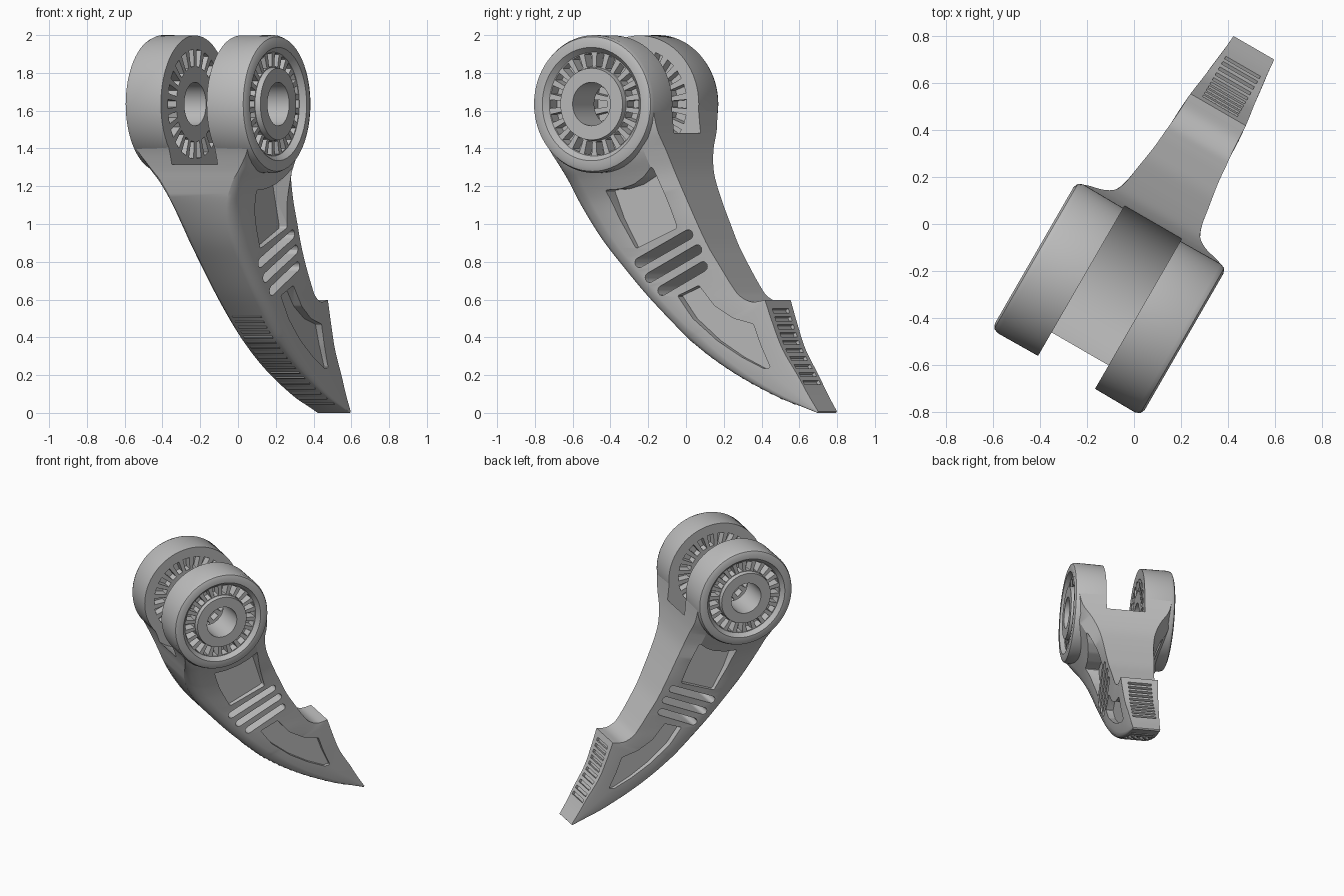
import bpy, bmesh, math
from mathutils import Vector, Matrix

cube = bpy.data.objects.get("Cube")
if cube:
    bpy.data.objects.remove(cube)

# One plain grey for the whole part
GREY = (0.5, 0.5, 0.5, 1)
grey = bpy.data.materials.new("plain grey")
grey.use_nodes = True
grey.diffuse_color = GREY
grey.node_tree.nodes["Principled BSDF"].inputs["Base Color"].default_value = GREY

# Local frame: x across the fork, y along the claw, then turned about z
PLACE = Matrix.Rotation(math.radians(-30), 4, "Z") @ Matrix.Translation((0.067, 0, 0))
PIN_Y, PIN_Z = -0.327, 1.635
GAP, OUTER = 0.14, 0.368


def finish(bm, name):
    bmesh.ops.recalc_face_normals(bm, faces=bm.faces)
    mesh = bpy.data.meshes.new(name)
    bm.to_mesh(mesh)
    bm.free()
    mesh.materials.append(grey)
    obj = bpy.data.objects.new(name, mesh)
    bpy.context.collection.objects.link(obj)
    return obj


def activate(obj):
    bpy.ops.object.select_all(action="DESELECT")
    obj.select_set(True)
    bpy.context.view_layer.objects.active = obj


def carve(obj, cutter):
    activate(obj)
    mod = obj.modifiers.new("cut", "BOOLEAN")
    mod.operation = "DIFFERENCE"
    mod.solver = "EXACT"
    mod.object = cutter
    bpy.ops.object.modifier_apply(modifier=mod.name)
    bpy.data.objects.remove(cutter)


def smooth(obj, angle=30):
    activate(obj)
    bpy.ops.object.shade_smooth_by_angle(angle=math.radians(angle))


def prism(bm, outline, x0, x1, rounding=0):
    """Extrude a (y, z) outline across x."""
    a = [bm.verts.new((x0, y, z)) for y, z in outline]
    b = [bm.verts.new((x1, y, z)) for y, z in outline]
    bm.faces.new(a)
    bm.faces.new(b)
    n = len(a)
    for i in range(n):
        bm.faces.new((a[i], a[(i + 1) % n], b[(i + 1) % n], b[i]))
    if rounding:
        edges = [bm.edges.get((p, q)) for p, q in zip(a, b)]
        bmesh.ops.bevel(bm, geom=edges, offset=rounding, segments=3, affect="EDGES", profile=0.5)


def lathe(bm, profile, closed, steps=72):
    """Turn (radius, x) points about the pin axis."""
    rings = []
    for r, x in profile:
        angles = [math.tau * k / steps for k in range(steps)]
        rings.append([bm.verts.new((x, PIN_Y + r * math.cos(t), PIN_Z + r * math.sin(t))) for t in angles])
    pairs = list(zip(rings, rings[1:]))
    if closed:
        pairs.append((rings[-1], rings[0]))
    else:
        bm.faces.new(rings[0])
        bm.faces.new(rings[-1])
    for p, q in pairs:
        for k in range(steps):
            j = (k + 1) % steps
            bm.faces.new((p[k], p[j], q[j], q[k]))


def spline(rows, steps=5):
    """Smooth curve through rows of numbers."""
    rows = [Vector(r) for r in rows]
    pts = [rows[0] * 2 - rows[1]] + rows + [rows[-1] * 2 - rows[-2]]
    out = []
    for a, b, c, d in zip(pts, pts[1:], pts[2:], pts[3:]):
        for k in range(steps):
            t = k / steps
            out.append((b * 2 + (c - a) * t + (a * 2 - b * 5 + c * 4 - d) * t * t
                        + (b * 3 - a - c * 3 + d) * t * t * t) * 0.5)
    return out + [rows[-1]]


def capsule(a, b, r):
    a, b = Vector(a), Vector(b)
    base = math.atan2(b.y - a.y, b.x - a.x)
    pts = []
    for centre, start in ((b, base - math.pi / 2), (a, base + math.pi / 2)):
        for k in range(7):
            t = start + math.pi * k / 6
            pts.append((centre.x + r * math.cos(t), centre.y + r * math.sin(t)))
    return pts


def strip(p, tangent, half_long, half_deep):
    """Small rectangle lying along a curve."""
    p, t = Vector(p), Vector(tangent).normalized()
    n = Vector((-t.y, t.x))
    return [tuple(p + t * i * half_long + n * j * half_deep) for i, j in ((-1, -1), (1, -1), (1, 1), (-1, 1))]


# Claw stations: front y, front z, back y, back z, half widths at back, middle, front
UPPER = [
    (-.655, 1.49, .032, 1.63, .345, .345, .345),
    (-.605, 1.40, .045, 1.5, .315, .345, .34),
    (-.57, 1.3, .062, 1.39, .25, .315, .275),
    (-.55, 1.22, .092, 1.27, .205, .262, .215),
    (-.52, 1.12, .145, 1.14, .185, .212, .165),
    (-.465, 1.01, .21, 1.0, .175, .185, .13),
    (-.39, .90, .27, .88, .165, .17, .115),
    (-.285, .78, .34, .77, .155, .16, .11),
    (-.155, .64, .40, .68, .15, .153, .105),
    (-.03, .52, .45, .62, .145, .15, .1),
    (.08, .42, .52, .588, .14, .145, .1),
    (.12, .385, .6, .597, .136, .142, .1),
]
LOWER = [
    UPPER[-1],
    (.265, .285, .645, .47, .13, .135, .1),
    (.44, .185, .70, .335, .122, .126, .1),
    (.655, .085, .785, .2, .112, .115, .098),
    (.80, .034, .845, .098, .105, .106, .097),
    (.897, 0, .904, .008, .1, .1, .095),
]
stations = spline(UPPER)[:-1] + spline(LOWER)

# Claw body lofted through the stations
bm = bmesh.new()
rings = []
for fy, fz, by, bz, hb, hm, hf in stations:
    front, back, d = Vector((fy, fz)), Vector((by, bz)), hm - hf
    half = [(0, hb), (.15, hm), (.5, hm), (.85, hm), (.94, hf + d * .75), (.985, hf + d * .35), (1, hf)]
    loop = [(w, s) for s, w in half] + [(-w, s) for s, w in reversed(half)]
    rings.append([bm.verts.new((w, *back.lerp(front, s))) for w, s in loop])
bm.faces.new(rings[0])
bm.faces.new(rings[-1])
for p, q in zip(rings, rings[1:]):
    for k in range(len(p)):
        j = (k + 1) % len(p)
        bm.faces.new((p[k], p[j], q[j], q[k]))
claw = finish(bm, "claw_body")

# Fork gap with a round floor, and room for the hubs
bm = bmesh.new()
lathe(bm, [(.33, -.6), (.33, -GAP), (.405, -GAP), (.405, GAP), (.33, GAP), (.33, .6)], False)
carve(claw, finish(bm, "fork_gap_cutter"))

# Recessed panels on both sides, and slots running right through
upper_panel = [(-.32, 1.18), (-.23, 1.185), (-.14, 1.21), (-.07, 1.25), (-.01, 1.305),
               (.03, 1.17), (.09, .98), (-.17, .87), (-.26, 1.03)]
lower_panel = [(.075, .62), (.205, .675), (.3, .565), (.41, .5), (.53, .47), (.57, .36),
               (.625, .24), (.585, .235), (.455, .295), (.31, .382), (.165, .5)]
slots = [((-.155, .795), (.155, .944)), ((-.095, .716), (.205, .864)), ((-.02, .647), (.235, .775))]
bm = bmesh.new()
for side in (-1, 1):
    prism(bm, upper_panel, side * .135, side * .6, .012)
    prism(bm, lower_panel, side * .1, side * .6, .008)
for a, b in slots:
    prism(bm, capsule(a, b, .026), -.6, .6)
carve(claw, finish(bm, "panel_cutter"))


def at_height(z, column):
    """Point and tangent of the front (0) or back (2) curve at height z."""
    for a, b in zip(stations[::-1], stations[-2::-1]):
        if a[column + 1] <= z <= b[column + 1]:
            p, q = Vector(a[column:column + 2]), Vector(b[column:column + 2])
            return p.lerp(q, (z - p.y) / (q.y - p.y)), q - p


# Grooves across the back of the hook
bm = bmesh.new()
for k in range(10):
    p, t = at_height(.54 - k * .042, 2)
    prism(bm, strip(p, t, .012, .018), -.085, .085)
carve(claw, finish(bm, "hook_groove_cutter"))
smooth(claw)

# Fine grip ribs across the front
bm = bmesh.new()
for k in range(18):
    p, t = at_height(.51 - k * .027, 0)
    prism(bm, strip(p, t, .007, .005), -.087, .087)
ribs = finish(bm, "grip_ribs")

# Fork hubs with a sunken ring and radial slots on both faces
parts = [claw, ribs]
for side, label in ((1, "left"), (-1, "right")):
    profile = [(.115, GAP), (.363, GAP), (.365, OUTER - .03), (.356, OUTER - .009), (.335, OUTER),
               (.30, OUTER), (.275, OUTER - .03), (.195, OUTER - .03), (.19, OUTER), (.115, OUTER)]
    bm = bmesh.new()
    lathe(bm, [(r, side * x) for r, x in profile], True)
    hub = finish(bm, label + "_fork_hub")
    bm = bmesh.new()
    for x0, x1, r0, r1 in ((OUTER - .1, OUTER + .05, .2, .27), (GAP - .05, GAP + .06, .2, .29)):
        for k in range(22):
            mid, half = math.tau * k / 22, math.radians(4.8)
            corners = [(r0, -half), (r1, -half), (r1, half), (r0, half)]
            outline = [(PIN_Y + r * math.cos(mid + h), PIN_Z + r * math.sin(mid + h)) for r, h in corners]
            prism(bm, outline, side * x0, side * x1)
    carve(hub, finish(bm, "radial_slot_cutter"))
    smooth(hub, 35)
    parts.append(hub)

# Turn everything into place
for obj in parts:
    obj.data.transform(PLACE)
